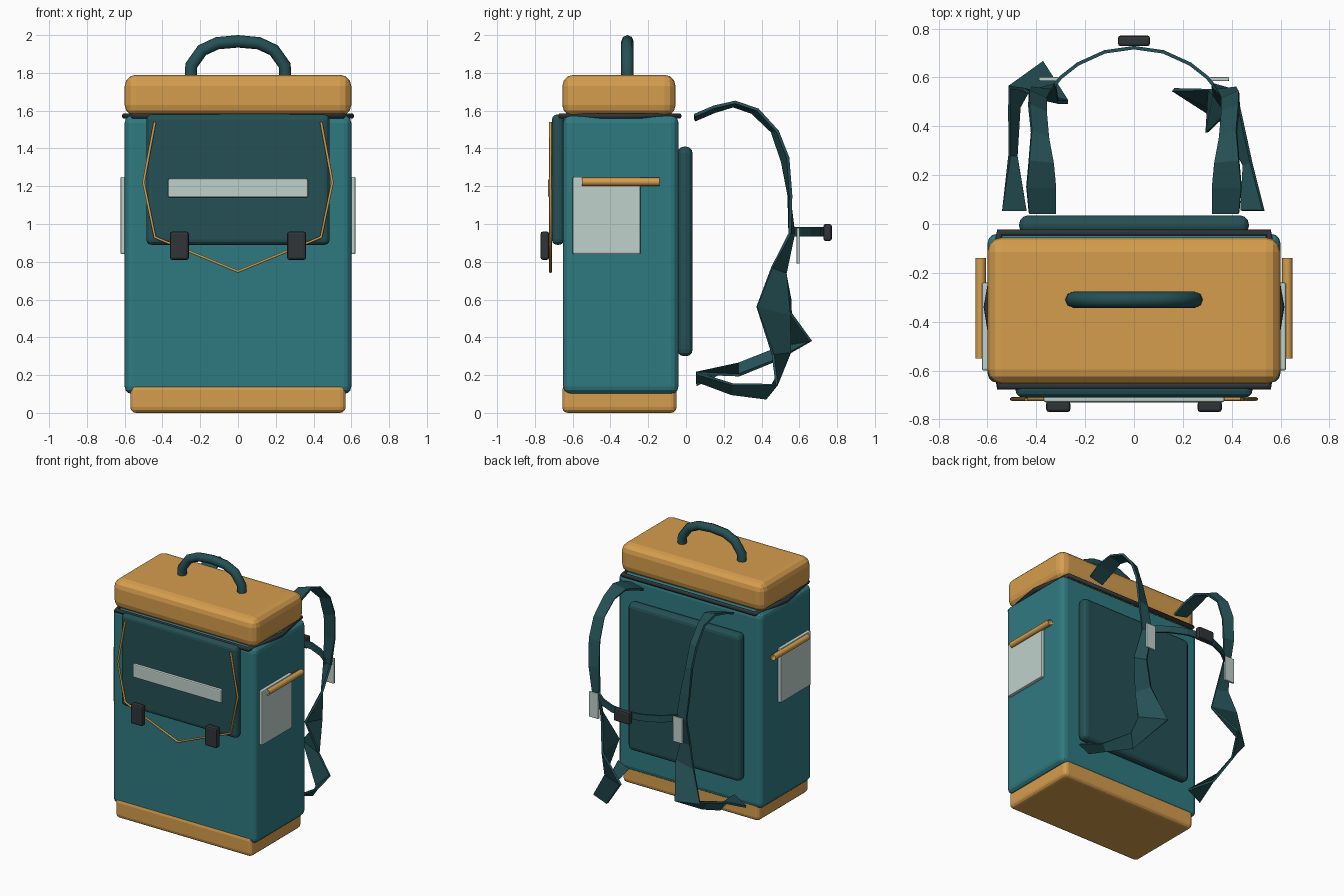
import bpy, bmesh
from mathutils import Vector

if "Cube" in bpy.data.objects:
    bpy.data.objects.remove(bpy.data.objects["Cube"])


def material(name, rgb):
    m = bpy.data.materials.new(name)
    m.diffuse_color = (*rgb, 1)
    m.use_nodes = True
    m.node_tree.nodes["Principled BSDF"].inputs["Base Color"].default_value = m.diffuse_color
    return m


TEAL = material("teal_fabric", (0.028, 0.195, 0.216))
DARK = material("dark_teal", (0.018, 0.08, 0.09))
ORANGE = material("orange_leather", (0.67, 0.34, 0.075))
PALE = material("pale_panel", (0.53, 0.64, 0.60))
BLACK = material("black_plastic", (0.03, 0.035, 0.04))


def add(name, mesh, mat):
    ob = bpy.data.objects.new(name, mesh)
    bpy.context.collection.objects.link(ob)
    mesh.materials.append(mat)
    return ob


def box(name, x, y, z, mat, bevel=0.01, segments=3):
    """Bevelled box from (min, max) ranges."""
    bm = bmesh.new()
    bmesh.ops.create_cube(bm, size=1)
    for v in bm.verts:
        v.co = [r[0] + (c + 0.5) * (r[1] - r[0]) for c, r in zip(v.co, (x, y, z))]
    bmesh.ops.bevel(bm, geom=bm.edges[:], offset=bevel, segments=segments,
                    profile=0.5, affect='EDGES')
    me = bpy.data.meshes.new(name)
    bm.to_mesh(me)
    bm.free()
    return add(name, me, mat)


def tube(name, pts, radius, mat, closed=False, res=1, caps=False):
    cu = bpy.data.curves.new(name, 'CURVE')
    cu.dimensions = '3D'
    cu.bevel_depth = radius
    cu.bevel_resolution = res
    cu.use_fill_caps = caps
    sp = cu.splines.new('POLY')
    sp.points.add(len(pts) - 1)
    for p, co in zip(sp.points, pts):
        p.co = (*co, 1)
    sp.use_cyclic_u = closed
    return add(name, cu, mat)


def ribbon(name, sections, mat, thickness=0.016):
    """Flat strap through (edge, edge) cross sections."""
    verts = [Vector(p) for s in sections for p in s]
    faces = [(i, i + 1, i + 3, i + 2) for i in range(0, len(verts) - 2, 2)]
    me = bpy.data.meshes.new(name)
    me.from_pydata(verts, [], faces)
    ob = add(name, me, mat)
    mod = ob.modifiers.new("thickness", 'SOLIDIFY')
    mod.thickness = thickness
    mod.offset = 0
    return ob


# Main shell: body, base, lid
box("body", (-0.6, 0.6), (-0.65, -0.04), (0.1, 1.575), TEAL, 0.04)
box("base", (-0.57, 0.57), (-0.655, -0.05), (0.0, 0.15), ORANGE, 0.03)
box("lid", (-0.6, 0.6), (-0.655, -0.055), (1.57, 1.79), ORANGE, 0.06)

# Seam tube under the lid, bowed out at the sides
tube("lid_seam", [(-0.55, -0.665, 1.572), (0.55, -0.665, 1.572), (0.6, -0.34, 1.572),
                  (0.55, -0.035, 1.572), (-0.55, -0.035, 1.572), (-0.6, -0.34, 1.572)],
     0.016, BLACK, closed=True)

# Front pocket flap, strip and cord
box("front_flap", (-0.485, 0.485), (-0.71, -0.645), (0.89, 1.58), DARK, 0.028)
box("front_strip", (-0.37, 0.37), (-0.73, -0.70), (1.14, 1.24), PALE, 0.008, 2)
half = [(0.44, 1.54), (0.5, 1.22), (0.44, 0.93)]
cord = [(-x, z) for x, z in half] + [(0, 0.748)] + half[::-1]
tube("front_cord", [(x, -0.717, z) for x, z in cord], 0.008, ORANGE)

# Back pad and carry handle
box("back_pad", (-0.47, 0.47), (-0.045, 0.035), (0.30, 1.41), DARK, 0.035)
arc = [(0.25, 1.77), (0.247, 1.84), (0.19, 1.92), (0.11, 1.957)]
path = [(-x, z) for x, z in arc] + [(0, 1.967)] + arc[::-1]
tube("carry_handle", [(x, -0.31, z) for x, z in path], 0.033, DARK, res=2)

# Parts repeated on both sides
for s, side in ((-1, "left"), (1, "right")):
    def span(a, b):
        return tuple(sorted((s * a, s * b)))
    box("front_buckle_" + side, span(0.26, 0.36), (-0.77, -0.725), (0.81, 0.96), BLACK, 0.012, 2)
    box("side_pocket_" + side, span(0.59, 0.623), (-0.6, -0.24), (0.84, 1.25), PALE, 0.008, 2)
    tube("side_rod_" + side, [(s * 0.628, -0.55, 1.223), (s * 0.628, -0.14, 1.223)],
         0.022, ORANGE, res=2)
    box("strap_tag_" + side, span(0.31, 0.39), (0.585, 0.602), (0.79, 0.98), PALE, 0.005, 2)

# Shoulder straps share the upper run; each lower run twists its own way
upper = [((0.32, 0.045, 1.55), (0.43, 0.045, 1.575)),
         ((0.32, 0.15, 1.595), (0.44, 0.15, 1.62)),
         ((0.33, 0.25, 1.625), (0.43, 0.26, 1.645)),
         ((0.35, 0.35, 1.59), (0.42, 0.38, 1.605)),
         ((0.36, 0.455, 1.49), (0.43, 0.485, 1.49)),
         ((0.36, 0.51, 1.33), (0.43, 0.54, 1.35)),
         ((0.34, 0.545, 1.15), (0.42, 0.555, 1.15)),
         ((0.32, 0.57, 0.95), (0.39, 0.55, 0.95))]
lower_right = [((0.33, 0.53, 0.74), (0.38, 0.455, 0.77)),
               ((0.31, 0.55, 0.52), (0.30, 0.375, 0.56)),
               ((0.16, 0.55, 0.32), (0.35, 0.46, 0.31)),
               ((0.36, 0.42, 0.075), (0.43, 0.48, 0.15)),
               ((0.45, 0.24, 0.10), (0.48, 0.25, 0.15)),
               ((0.44, 0.055, 0.17), (0.53, 0.055, 0.21))]
lower_left = [((-0.31, 0.50, 0.75), (-0.40, 0.52, 0.76)),
              ((-0.27, 0.50, 0.60), (-0.45, 0.55, 0.60)),
              ((-0.37, 0.66, 0.38), (-0.51, 0.56, 0.36)),
              ((-0.47, 0.48, 0.28), (-0.51, 0.48, 0.34)),
              ((-0.48, 0.28, 0.20), (-0.51, 0.28, 0.26)),
              ((-0.44, 0.055, 0.21), (-0.54, 0.055, 0.15))]
mirrored = [tuple((-x, y, z) for x, y, z in sec) for sec in upper]
ribbon("shoulder_strap_right", upper + lower_right, DARK)
ribbon("shoulder_strap_left", mirrored + lower_left, DARK)

# Chest strap and its buckle
bow = [(0.34, 0.55), (0.30, 0.60), (0.23, 0.655), (0.12, 0.705)]
bow = [(-x, y) for x, y in bow] + [(0, 0.722)] + bow[::-1]
ribbon("chest_strap", [((x, y, 0.935), (x, y, 0.985)) for x, y in bow], DARK, 0.014)
box("chest_buckle", (-0.066, 0.066), (0.728, 0.772), (0.91, 1.0), BLACK, 0.012, 2)
